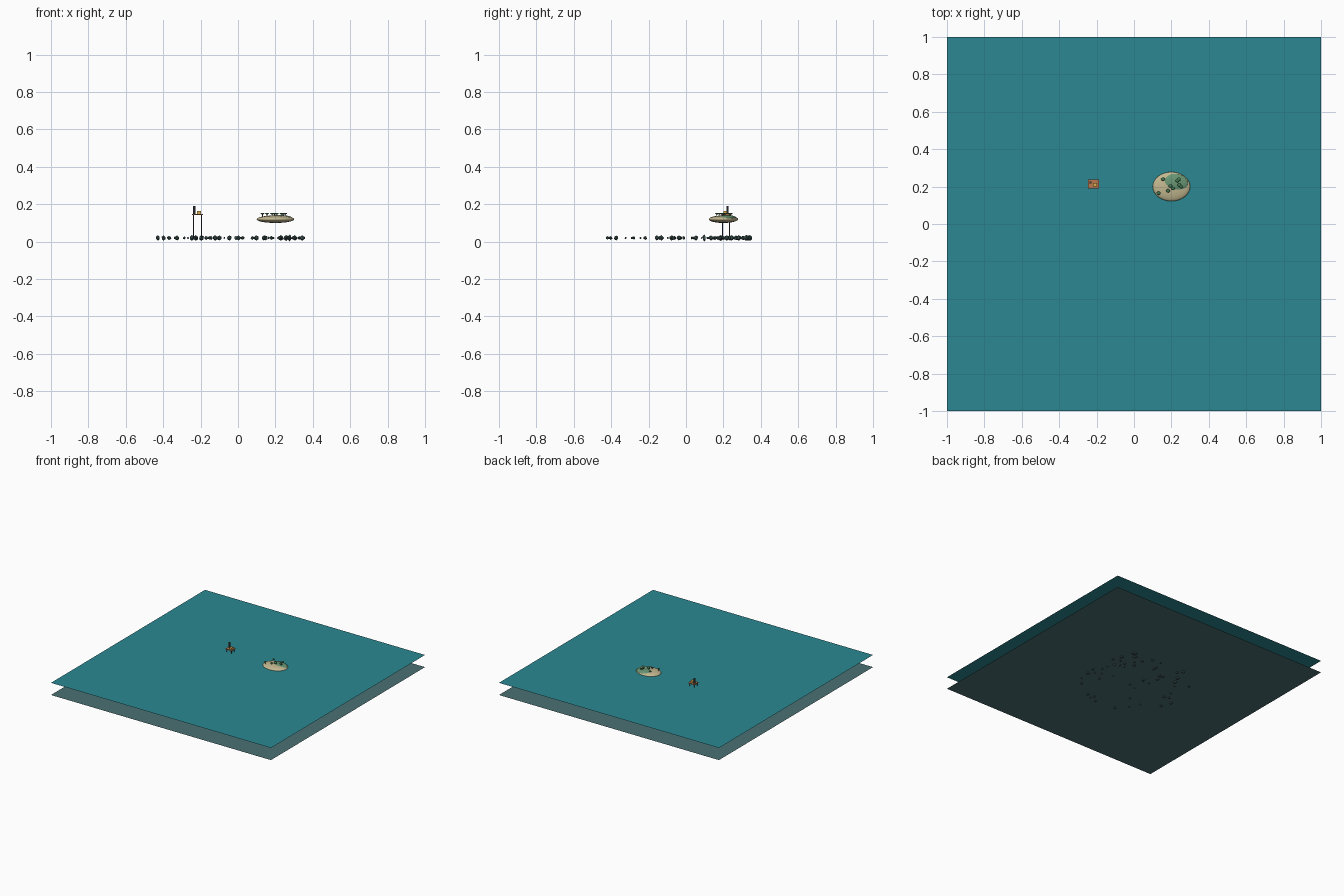
import bpy, math, random

if "Cube" in bpy.data.objects:
    bpy.data.objects.remove(bpy.data.objects["Cube"])

random.seed(7)


def mat(name, rgb):
    m = bpy.data.materials.new(name)
    m.diffuse_color = (*rgb, 1)
    m.use_nodes = True
    m.node_tree.nodes["Principled BSDF"].inputs["Base Color"].default_value = m.diffuse_color
    return m


SEA = mat("sea_teal", (0.025, 0.25, 0.29))
BED = mat("seabed_grey", (0.07, 0.16, 0.17))
ROCK = mat("rock_dark", (0.06, 0.11, 0.11))
SAND = mat("sand", (0.55, 0.48, 0.28))
GREEN = mat("grass", (0.14, 0.3, 0.17))
LEAF = mat("leaf", (0.06, 0.2, 0.09))
WOOD = mat("trunk_brown", (0.2, 0.13, 0.07))
RUST = mat("deck_rust", (0.5, 0.19, 0.08))
STEEL = mat("steel_dark", (0.06, 0.08, 0.1))
YELLOW = mat("cabin_yellow", (0.7, 0.42, 0.08))


def finish(name, m, scale=(1, 1, 1), smooth=False):
    o = bpy.context.object
    o.name = name
    o.scale = scale
    o.data.materials.append(m)
    if smooth:
        bpy.ops.object.shade_smooth()
    return o


def plane(name, z, m):
    bpy.ops.mesh.primitive_plane_add(size=2, location=(0, 0, z))
    finish(name, m)


def box(name, loc, size, m):
    bpy.ops.mesh.primitive_cube_add(size=1, location=loc)
    finish(name, m, size)


def rod(name, x, y, z0, z1, r, m, r2=None):
    bpy.ops.mesh.primitive_cone_add(vertices=8, radius1=r, radius2=r if r2 is None else r2,
                                    depth=z1 - z0, location=(x, y, (z0 + z1) / 2))
    finish(name, m)


def ellipsoid(name, loc, radii, m):
    bpy.ops.mesh.primitive_uv_sphere_add(segments=32, ring_count=16, radius=1, location=loc)
    return finish(name, m, radii, True)


# Water surface and sea floor
plane("water_surface", 0.12, SEA)
plane("seabed", 0.02, BED)

# Rocks half sunk in the sea floor
for i in range(60):
    a = random.uniform(0, 2 * math.pi)
    d = 0.44 * math.sqrt(random.random())
    x, y = d * math.cos(a), d * math.sin(a)
    if i < 14:
        x, y = random.uniform(0.12, 0.36), random.uniform(0.08, 0.32)
    r = random.uniform(0.005, 0.015)
    bpy.ops.mesh.primitive_ico_sphere_add(subdivisions=1, radius=1, location=(x, y, 0.02),
                                          rotation=(0, 0, random.uniform(0, 6.28)))
    finish("rock", ROCK, (r, r * random.uniform(0.7, 1.1), 0.02 if i == 0 else r * 1.05))

# Island with a grassy cap
ellipsoid("island_sand", (0.2, 0.2, 0.12), (0.1, 0.078, 0.02), SAND)
ellipsoid("island_grass", (0.217, 0.217, 0.127), (0.072, 0.052, 0.0155), GREEN)

# Trees
for x, y in [(0.155, 0.24), (0.232, 0.232), (0.242, 0.208), (0.195, 0.203), (0.182, 0.178),
             (0.131, 0.165), (0.252, 0.2), (0.208, 0.19), (0.24, 0.24)]:
    rod("tree_trunk", x, y, 0.125, 0.151, 0.0015, WOOD)
    ellipsoid("tree_crown", (x, y, 0.150), (0.010, 0.009, 0.004), LEAF)

# Offshore platform: legs, deck, tower and cabin
CX, CY = -0.217, 0.214
for sx in (-1, 1):
    for sy in (-1, 1):
        rod("platform_leg", CX + sx * 0.021, CY + sy * 0.018, 0.02, 0.145, 0.0022, STEEL)
box("platform_deck", (CX, CY, 0.146), (0.058, 0.05, 0.006), RUST)
rod("platform_tower", -0.233, 0.222, 0.148, 0.191, 0.0065, STEEL)
box("platform_cabin", (-0.208, 0.21, 0.156), (0.022, 0.02, 0.014), YELLOW)
